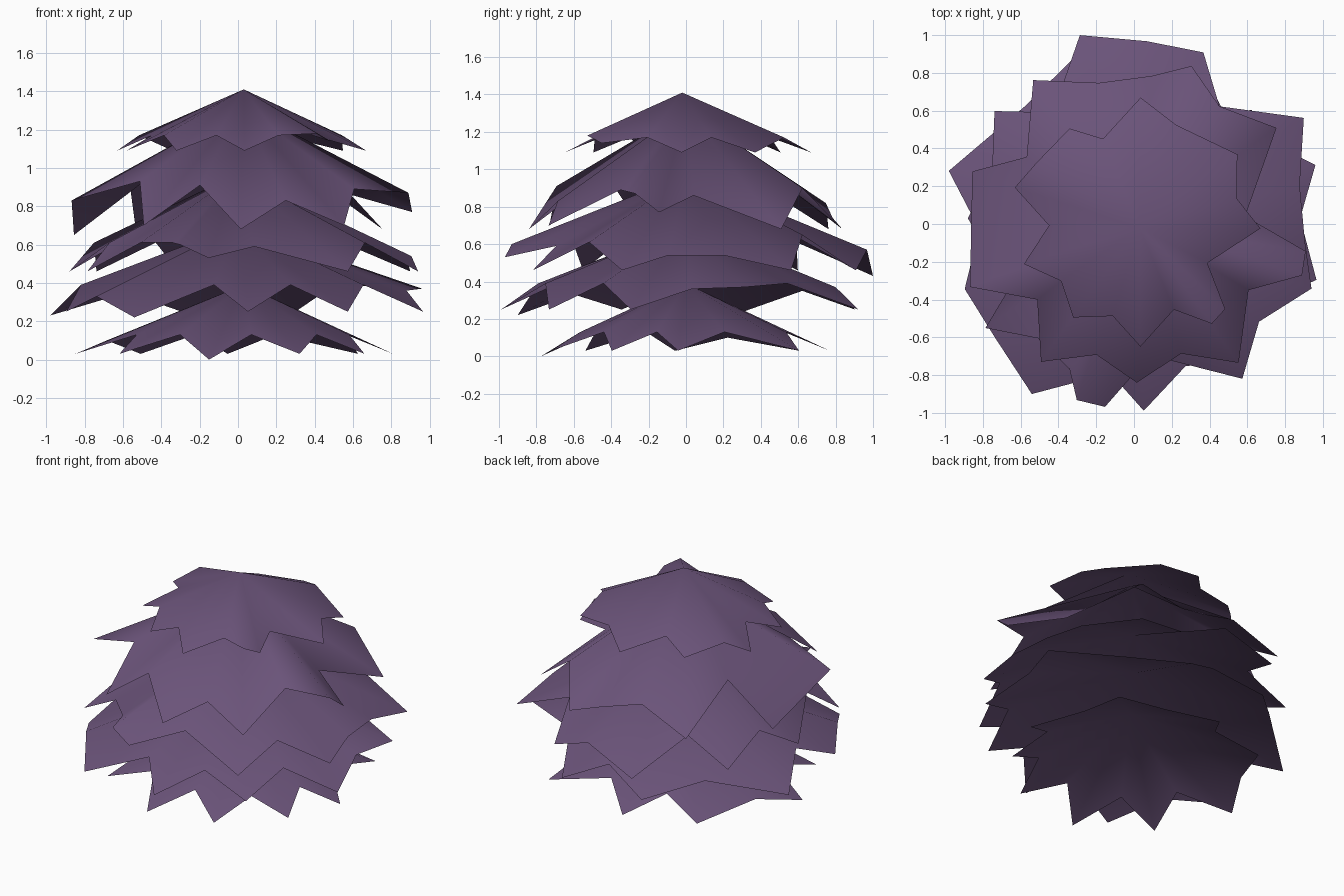
import bpy
import bmesh
from math import cos, sin, radians

default_cube = bpy.data.objects.get("Cube")
if default_cube:
    bpy.data.objects.remove(default_cube, do_unlink=True)

# One plum foliage colour
PLUM = (0.145, 0.087, 0.192, 1.0)
foliage = bpy.data.materials.new("plum_foliage")
foliage.use_nodes = True
foliage.diffuse_color = PLUM
shader = foliage.node_tree.nodes["Principled BSDF"]
shader.inputs["Base Color"].default_value = PLUM
shader.inputs["Roughness"].default_value = 0.9


def ring(points, height):
    """Complete each (angle, radius, optional lift) with the usual height."""
    return [(point[0], point[1], height + sum(point[2:])) for point in points]


def leaf_layer(name, apex, tip_height, tips, notch_height, notches):
    """Build one open umbrella of leaves as a fan from its apex to the rim."""
    bm = bmesh.new()
    top = bm.verts.new(apex)
    outline = sorted(ring(tips, tip_height) + ring(notches, notch_height))
    rim = []
    for angle, radius, height in outline:
        turn = radians(angle)
        rim.append(bm.verts.new((radius * cos(turn), radius * sin(turn), height)))
    for index, start in enumerate(rim):
        end = rim[(index + 1) % len(rim)]
        face = bm.faces.new((top, start, end))
        face.smooth = True
    mesh = bpy.data.meshes.new(name)
    bm.to_mesh(mesh)
    bm.free()
    mesh.materials.append(foliage)
    layer = bpy.data.objects.new(name, mesh)
    bpy.context.collection.objects.link(layer)


# Leaf tips and the notches between them are (angle, radius), with an optional
# lift above the usual height of that layer

# Small cap of leaves
leaf_layer(
    "crown_leaves", apex=(.03, -.02, 1.41),
    tip_height=1.09,
    tips=[(34, .66), (87, .67), (124, .61), (163, .66), (200, .62),
          (237, .59), (273, .65), (308, .67, .09), (317, .66, .05), (358, .67)],
    notch_height=1.17,
    notches=[(14, .56), (67, .57), (110, .48), (148, .61), (181, .45),
             (218, .49), (257, .5), (295, .5), (332, .44)])

# Steep layer below the cap
leaf_layer(
    "upper_leaves", apex=(.02, 0, 1.32),
    tip_height=.68,
    tips=[(34, .91), (70, .89), (83, .79, .06), (125, .93), (162, .9, -.03),
          (201, .93, .15), (236, .88, .02), (271, .84),
          (307, .92, .02), (343, .93, .19), (351, .92, .09)],
    notch_height=.86,
    notches=[(4, .59), (54, .77, .04), (104, .77, -.04), (148, .67, .08),
             (218, .65, .07), (254, .72, .05), (290, .73, -.03), (330, .7, .03)])

# Wide middle layer
leaf_layer(
    "middle_leaves", apex=(0, 0, .97),
    tip_height=.46,
    tips=[(32, 1.06), (68, .98), (86, .97, .11), (106, 1.04, -.03), (141, .95),
          (178, .88), (215, .96), (252, .98, .14), (261, .98, .07),
          (305, 1), (340, 1), (354, .91, .08)],
    notch_height=.61,
    notches=[(13, .9, -.07), (54, .77, .04), (126, .73), (160, .8),
             (208, .76), (230, .79), (246, .84), (277, .7, -.02), (322, .84)])

# Widest layer
leaf_layer(
    "lower_leaves", apex=(0, 0, .7),
    tip_height=.25,
    tips=[(18, 1.01, .12), (72, .97), (108, .95), (164, 1.02, -.02),
          (201, .96), (239, 1.05, -.03), (273, .99), (308, .93), (343, 1.01)],
    notch_height=.39,
    notches=[(2, .88, -.03), (47, .74), (88, .8, -.02), (133, .85, -.04),
             (182, .82), (219, .95, -.06), (261, .8), (290, .8), (326, .79)])

# Skirt resting on the ground
leaf_layer(
    "base_leaves", apex=(.03, 0, .39),
    tip_height=.03,
    tips=[(44, .87), (94, .77), (130, .79), (184, .85), (221, .82),
          (259, .79, -.03), (294, .79), (329, .77), (357, .81)],
    notch_height=.13,
    notches=[(20, .6), (70, .57), (113, .57), (162, .72, -.03), (202, .57),
             (238, .57), (277, .57), (313, .6), (345, .6)])
